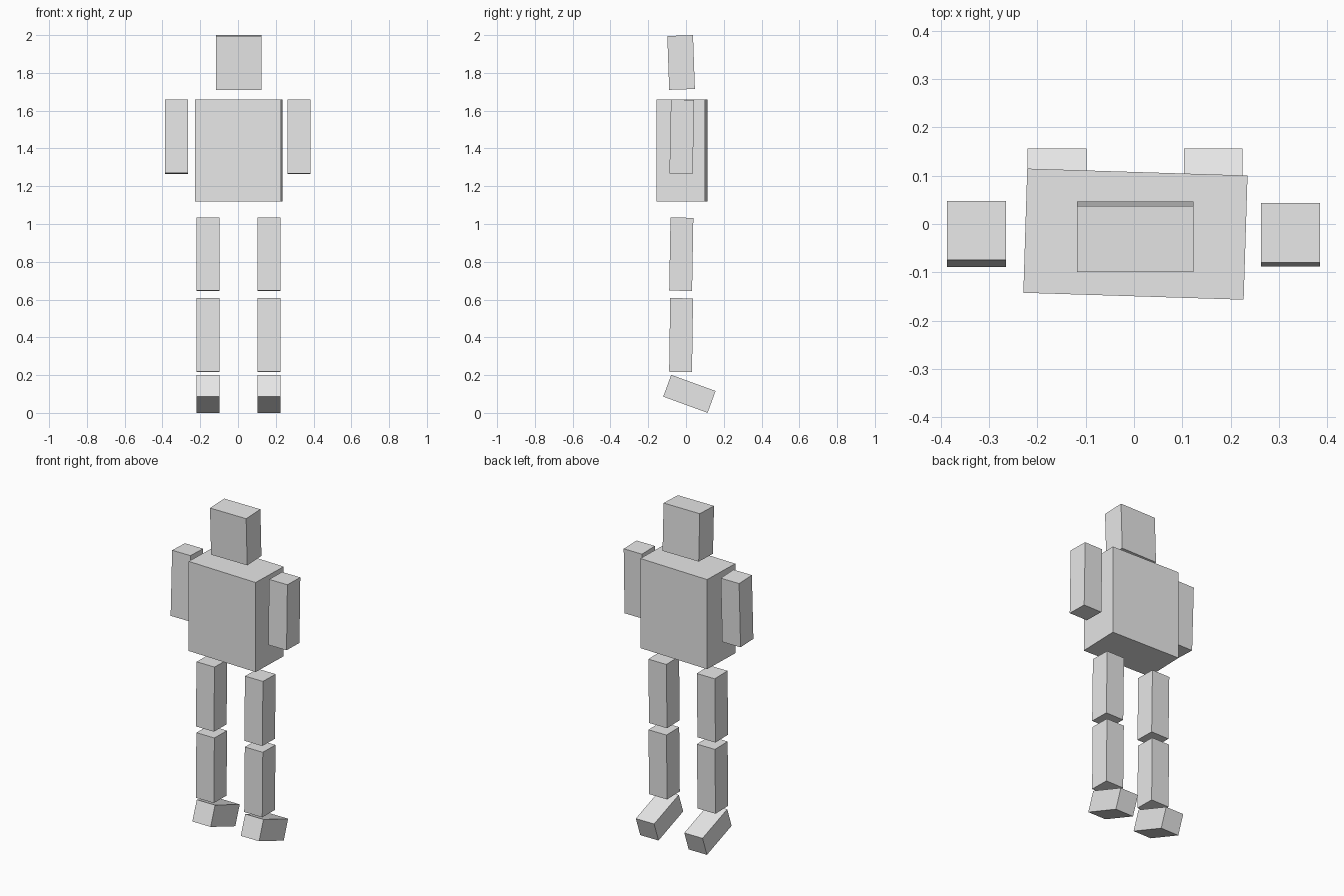
import bpy
import math

default = bpy.data.objects.get("Cube")
if default:
    bpy.data.objects.remove(default, do_unlink=True)

grey = bpy.data.materials.new("light_grey")
grey.use_nodes = True
colour = (0.8, 0.8, 0.8, 1.0)
grey.diffuse_color = colour
grey.node_tree.nodes["Principled BSDF"].inputs["Base Color"].default_value = colour


def block(name, centre, size, tilt=(0, 0, 0)):
    """Flat-faced box with its size applied and its tilt given in degrees."""
    bpy.ops.mesh.primitive_cube_add(size=1, location=centre)
    ob = bpy.context.object
    ob.name = name
    ob.scale = size
    bpy.ops.object.transform_apply(location=False, rotation=False, scale=True)
    ob.rotation_euler = [math.radians(a) for a in tilt]
    ob.data.materials.append(grey)
    return ob


# Head and torso
block("head", (0.003, -0.026, 1.855), (0.241, 0.136, 0.285), (2, 0, 0))
block("torso", (0.003, -0.021, 1.39), (0.456, 0.257, 0.54), (0, 0, -1.8))

# Arms, each swung slightly forward
block("right_arm", (-0.326, -0.021, 1.462), (0.122, 0.122, 0.39), (-2.1, 0, 0))
block("left_arm", (0.324, -0.022, 1.462), (0.122, 0.123, 0.392), (-1.2, 0, 0))

# Legs and feet, toes raised
for side, x in (("right", -0.159), ("left", 0.164)):
    block(side + "_upper_leg", (x, -0.025, 0.84), (0.12, 0.121, 0.387), (-1, 0, 0))
    block(side + "_lower_leg", (x, -0.026, 0.412), (0.12, 0.121, 0.39), (-0.8, 0, 0))
    block(side + "_foot", (x, 0.018, 0.101), (0.122, 0.25, 0.123), (-20, 0, 0))
